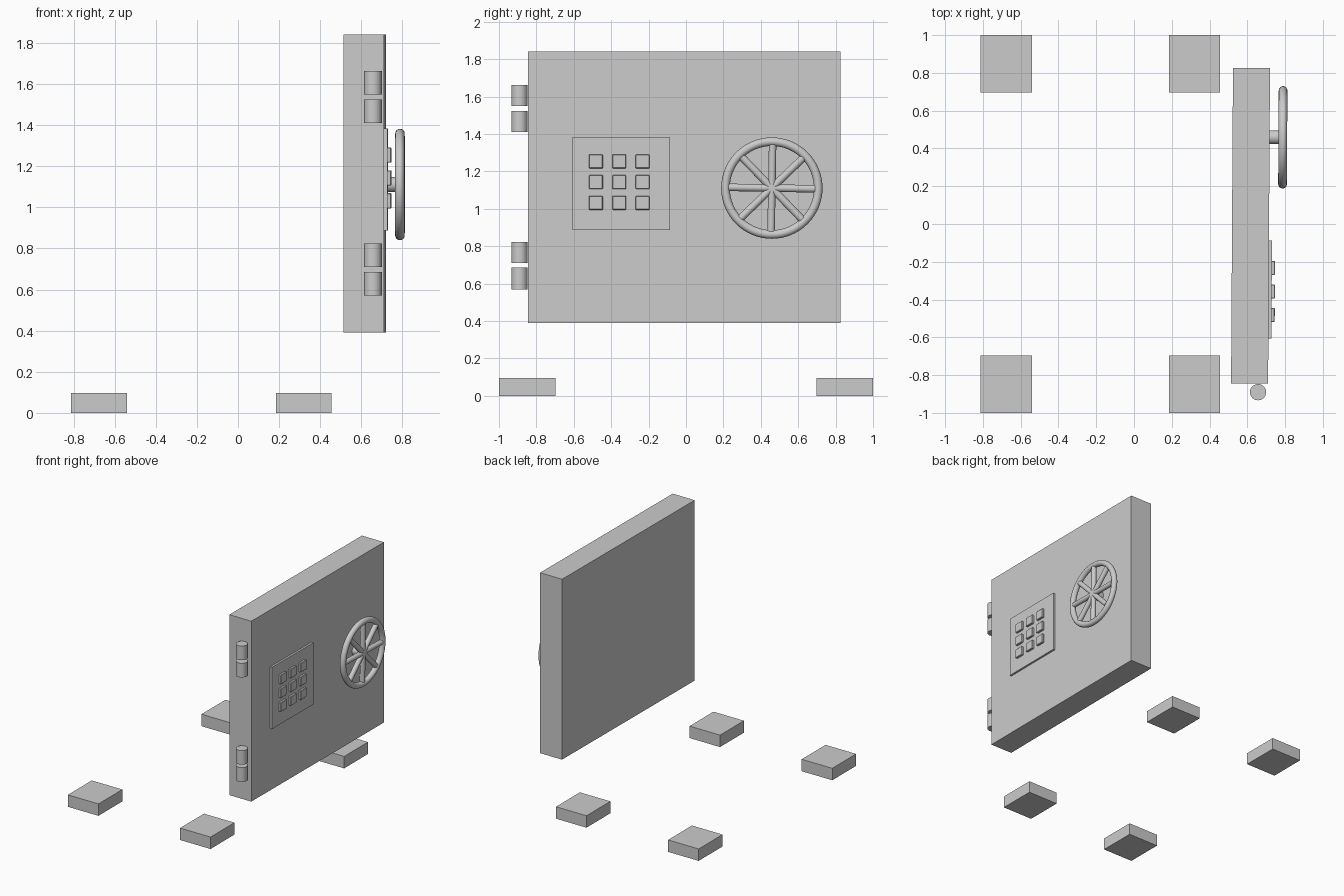
import bpy, math
from mathutils import Matrix, Vector

if "Cube" in bpy.data.objects:
    bpy.data.objects.remove(bpy.data.objects["Cube"])

grey = bpy.data.materials.new("plain grey")
grey.diffuse_color = (0.6, 0.6, 0.6, 1)
grey.use_nodes = True
grey.node_tree.nodes["Principled BSDF"].inputs["Base Color"].default_value = grey.diffuse_color

# The door and everything fixed on it is swung very slightly about its centre
PIVOT = Vector((0.617, -0.01, 0))
SWING = (Matrix.Translation(PIVOT) @ Matrix.Rotation(-0.006, 4, 'Z')
         @ Matrix.Translation(-PIVOT))


def finish(name, swing=True, smooth=False):
    ob = bpy.context.object
    ob.name = name
    ob.data.materials.append(grey)
    if smooth:
        bpy.ops.object.shade_smooth_by_angle(angle=math.radians(40))
    bpy.context.view_layer.update()
    if swing:
        ob.matrix_world = SWING @ ob.matrix_world
    return ob


def box(name, lo, hi, swing=True):
    lo, hi = Vector(lo), Vector(hi)
    bpy.ops.mesh.primitive_cube_add(size=1, location=(lo + hi) / 2)
    bpy.context.object.scale = hi - lo
    bpy.ops.object.transform_apply(location=False, rotation=False, scale=True)
    return finish(name, swing)


def rod(name, a, b, radius, sides=32):
    a, b = Vector(a), Vector(b)
    d = b - a
    bpy.ops.mesh.primitive_cylinder_add(
        vertices=sides, radius=radius, depth=d.length, location=(a + b) / 2,
        rotation=d.to_track_quat('Z', 'Y').to_euler())
    return finish(name, smooth=True)


# Four feet
for x0, x1 in ((-0.813, -0.541), (0.185, 0.456)):
    for y0, y1 in ((-1.0, -0.697), (0.697, 1.0)):
        box("foot", (x0, y0, 0), (x1, y1, 0.096), swing=False)

# Door slab
box("door", (0.519, -0.845, 0.39), (0.715, 0.826, 1.84))

# Keypad plate with a three by three set of buttons
box("keypad_plate", (0.705, -0.606, 0.887), (0.731, -0.086, 1.383))
for y in (-0.481, -0.356, -0.232):
    for z in (1.032, 1.143, 1.254):
        button = box("keypad_button", (0.72, y - 0.037, z - 0.037),
                     (0.748, y + 0.037, z + 0.037))
        bevel = button.modifiers.new("soft edge", 'BEVEL')
        bevel.width = 0.003
        bevel.segments = 1

# Hinge barrels, two at each hinge
for z0, z1 in ((0.57, 0.686), (0.71, 0.823), (1.411, 1.524), (1.55, 1.663)):
    rod("hinge_barrel", (0.662, -0.89, z0), (0.662, -0.89, z1), 0.043)

# Hand wheel: rim, shaft and eight spokes
WX, WY, WZ = 0.785, 0.46, 1.111
bpy.ops.mesh.primitive_torus_add(
    location=(WX, WY, WZ), rotation=(0, math.pi / 2, 0), major_radius=0.248,
    minor_radius=0.023, major_segments=64, minor_segments=16)
finish("wheel_rim", smooth=True)
rod("wheel_shaft", (0.70, WY, WZ), (WX, WY, WZ), 0.036)
for i in range(8):
    a = math.radians(-1 + 45 * i)
    rod("wheel_spoke", (WX, WY, WZ),
        (WX, WY + 0.232 * math.cos(a), WZ + 0.232 * math.sin(a)), 0.02, 24)
